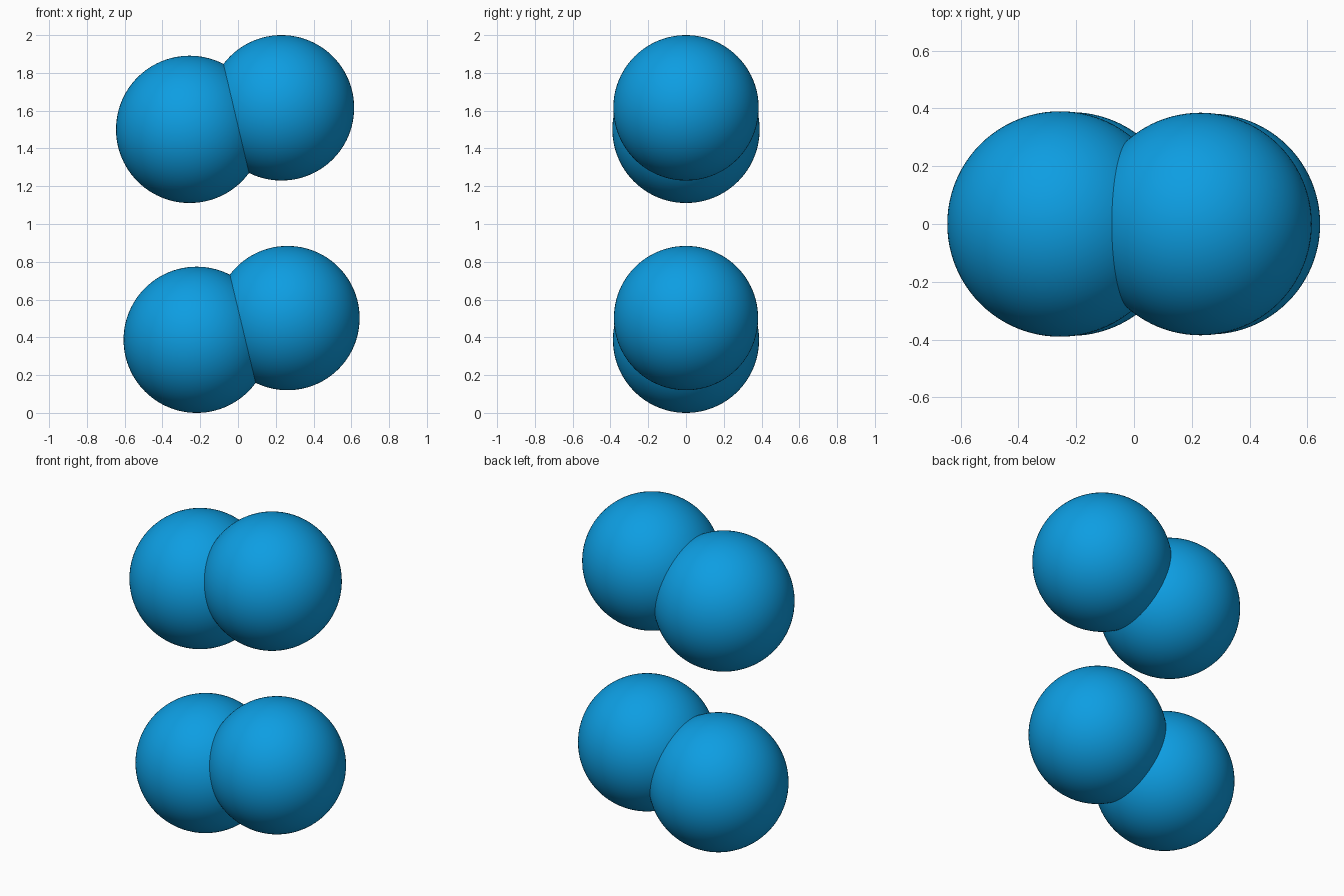
import bpy

if "Cube" in bpy.data.objects:
    bpy.data.objects.remove(bpy.data.objects["Cube"])

# One glossy blue for the whole model
blue = bpy.data.materials.new("bright_blue")
blue.diffuse_color = (0.004, 0.34, 0.76, 1.0)
blue.use_nodes = True
blue.node_tree.nodes["Principled BSDF"].inputs["Base Color"].default_value = blue.diffuse_color


def ball(name, x, z, radius):
    bpy.ops.mesh.primitive_uv_sphere_add(
        segments=96, ring_count=48, radius=radius, location=(x, 0, z))
    obj = bpy.context.object
    obj.name = name
    obj.data.materials.append(blue)
    bpy.ops.object.shade_smooth()
    return obj


# Upper pair of merged balls
ball("upper_left_ball", -0.256, 1.501, 0.390)
ball("upper_right_ball", 0.230, 1.615, 0.385)

# Lower pair of merged balls
ball("lower_left_ball", -0.219, 0.387, 0.387)
ball("lower_right_ball", 0.262, 0.502, 0.382)
